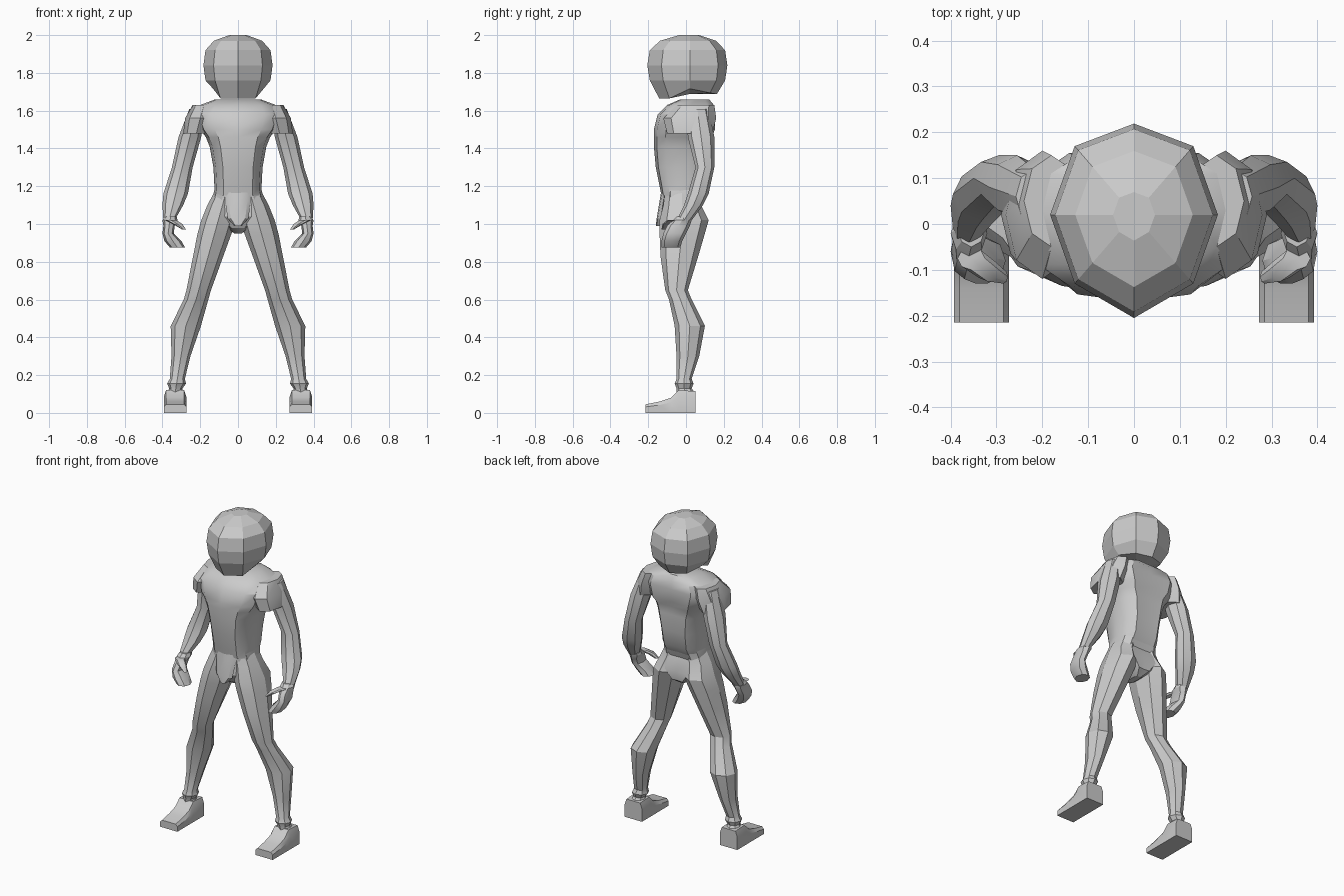
import bpy
import bmesh
import math
from mathutils import Vector

cube = bpy.data.objects.get("Cube")
if cube:
    bpy.data.objects.remove(cube, do_unlink=True)

# Single body colour
grey = bpy.data.materials.new("light_grey")
grey.use_nodes = True
colour = (0.6, 0.6, 0.6, 1)
grey.diffuse_color = colour
grey.node_tree.nodes["Principled BSDF"].inputs["Base Color"].default_value = colour


def loft(name, rings, smooth_angle=30, side=1):
    """Skin a list of closed rings of points and close both ends with fans."""
    bm = bmesh.new()
    rows = [[bm.verts.new((side * p.x, p.y, p.z)) for p in ring] for ring in rings]
    count = len(rows[0])
    for low, high in zip(rows, rows[1:]):
        for i in range(count):
            j = (i + 1) % count
            bm.faces.new((low[i], low[j], high[j], high[i]))
    for row in (rows[0], rows[-1]):
        middle = bm.verts.new(sum((v.co for v in row), Vector()) / count)
        for i in range(count):
            bm.faces.new((row[i], row[(i + 1) % count], middle))
    bmesh.ops.recalc_face_normals(bm, faces=bm.faces)
    mesh = bpy.data.meshes.new(name)
    bm.to_mesh(mesh)
    bm.free()
    mesh.materials.append(grey)
    obj = bpy.data.objects.new(name, mesh)
    bpy.context.collection.objects.link(obj)
    if smooth_angle:
        bpy.ops.object.select_all(action="DESELECT")
        obj.select_set(True)
        bpy.context.view_layer.objects.active = obj
        bpy.ops.object.shade_smooth_by_angle(angle=math.radians(smooth_angle))


def section(x, y, z, width, depth, sides=8, power=1):
    """Horizontal polygon by half width and half depth; a low power squares it."""
    ring = []
    for i in range(sides):
        angle = math.tau * i / sides
        across, along = math.sin(angle), -math.cos(angle)
        ring.append(Vector((
            x + width * math.copysign(abs(across) ** power, across),
            y + depth * math.copysign(abs(along) ** power, along), z)))
    return ring


def trunk_section(z, width, y, depth):
    """Squared section with a shallow groove along the spine."""
    ring = section(0, y, z, width, depth, sides=12, power=0.7)
    ring[len(ring) // 2].y -= depth / 8
    return ring


def leg_section(z, width, y, depth):
    """Thighs spread outwards; shins stand more upright from the calf down."""
    x = 0.39 - 0.28 * z if z > 0.5 else 0.35 - 0.16 * z
    return section(x, y, z, width, depth)


def arm_section(z, width, y, depth):
    """Arms hang outwards along a straight line."""
    return section(0.62 - z / 4, y, z, width, depth)


def foot_section(y, top, centre=0.333, half=0.06):
    """Flat-soled slice across the foot with a chamfered upper."""
    outline = ((-half, 0), (half, 0), (half, top * 0.7),
               (half * 0.8, top), (-half * 0.8, top), (-half, top * 0.7))
    return [Vector((centre + x, y, z)) for x, z in outline]


def head_section(scale, z):
    """Octagon with the front and back points moved forwards."""
    ring = section(0, 0.02, z, 0.183 * scale, 0.212 * scale)
    for point in (ring[0], ring[4]):
        point.y -= 0.013 * scale
    return ring


# Head: faceted, with an underside that dips at the chin and nape
chin = head_section(0.72, 1.72)
for point in chin:
    point.z -= 0.055 if point.y < -0.05 else 0.2 * abs(point.y)
loft("head", [chin] + [head_section(*row) for row in (
    (0.94, 1.76), (1, 1.84), (0.94, 1.92), (0.7, 1.97), (0.25, 2))], smooth_angle=0)

# Trunk: waist, ribs, overhanging chest
loft("torso", [trunk_section(*row) for row in (
    (1.15, 0.125, -0.02, 0.11), (1.2, 0.125, -0.01, 0.13), (1.3, 0.13, -0.01, 0.15),
    (1.41, 0.15, -0.01, 0.16), (1.46, 0.17, -0.01, 0.16), (1.5, 0.2, 0, 0.17),
    (1.58, 0.23, 0.01, 0.16), (1.63, 0.2, 0.03, 0.13), (1.66, 0.12, 0.05, 0.08))],
    smooth_angle=35)
loft("pelvis", [trunk_section(*row) for row in (
    (0.95, 0.02, 0, 0.05), (0.98, 0.06, 0, 0.1), (1.04, 0.13, -0.01, 0.12),
    (1.12, 0.14, -0.02, 0.1), (1.2, 0.12, -0.01, 0.12))])
loft("front_flap", [section(0, *row, 0.02) for row in (
    (-0.14, 0.99, 0.02), (-0.135, 1.03, 0.055), (-0.12, 1.12, 0.068), (-0.11, 1.18, 0.07))])

# Paired limbs
for label, side in (("left", 1), ("right", -1)):
    # Hip, thigh, knee, calf, shin and ankle cuff
    loft(label + "_leg", [leg_section(*row) for row in (
        (1.18, 0.06, -0.02, 0.09), (1.1, 0.08, -0.02, 0.1), (1.02, 0.09, -0.01, 0.13),
        (0.95, 0.09, -0.02, 0.12), (0.83, 0.08, -0.035, 0.1), (0.65, 0.065, -0.05, 0.06),
        (0.6, 0.065, -0.03, 0.06), (0.46, 0.08, 0.02, 0.08), (0.3, 0.05, 0.01, 0.06),
        (0.18, 0.04, -0.01, 0.04), (0.155, 0.05, -0.01, 0.05), (0.13, 0.035, -0.01, 0.04),
        (0.1, 0.045, 0, 0.05))], side=side)
    loft(label + "_foot", [foot_section(*row) for row in (
        (0.05, 0.115), (-0.04, 0.12), (-0.08, 0.08), (-0.14, 0.06), (-0.215, 0.045))],
        side=side)
    # Rounded shoulder cap overhanging the arm at the front
    loft(label + "_shoulder", [section(*row) for row in (
        (0.22, 0.02, 1.48, 0.07, 0.12), (0.2, 0.02, 1.56, 0.08, 0.14),
        (0.18, 0.05, 1.63, 0.06, 0.1))], side=side)
    # Upper arm, elbow, forearm and wrist
    loft(label + "_arm", [arm_section(*row) for row in (
        (1.61, 0.04, 0.06, 0.06), (1.46, 0.06, 0.08, 0.07), (1.3, 0.055, 0.1, 0.05),
        (1.16, 0.065, 0.065, 0.055), (1.1, 0.055, 0.04, 0.05), (1.02, 0.03, -0.01, 0.04))],
        side=side)
    # Cuffed hand with fingers curling inwards
    loft(label + "_hand", [section(*row) for row in (
        (0.355, -0.01, 1.04, 0.03, 0.04), (0.36, -0.02, 1.02, 0.04, 0.05),
        (0.365, -0.04, 0.99, 0.03, 0.06), (0.37, -0.06, 0.95, 0.03, 0.06),
        (0.345, -0.075, 0.91, 0.045, 0.055), (0.32, -0.08, 0.875, 0.04, 0.05))], side=side)
    loft(label + "_thumb", [section(*row) for row in (
        (0.355, -0.075, 1.02, 0.03, 0.025), (0.32, -0.1, 1, 0.025, 0.025),
        (0.285, -0.115, 0.97, 0.01, 0.015))], side=side)
